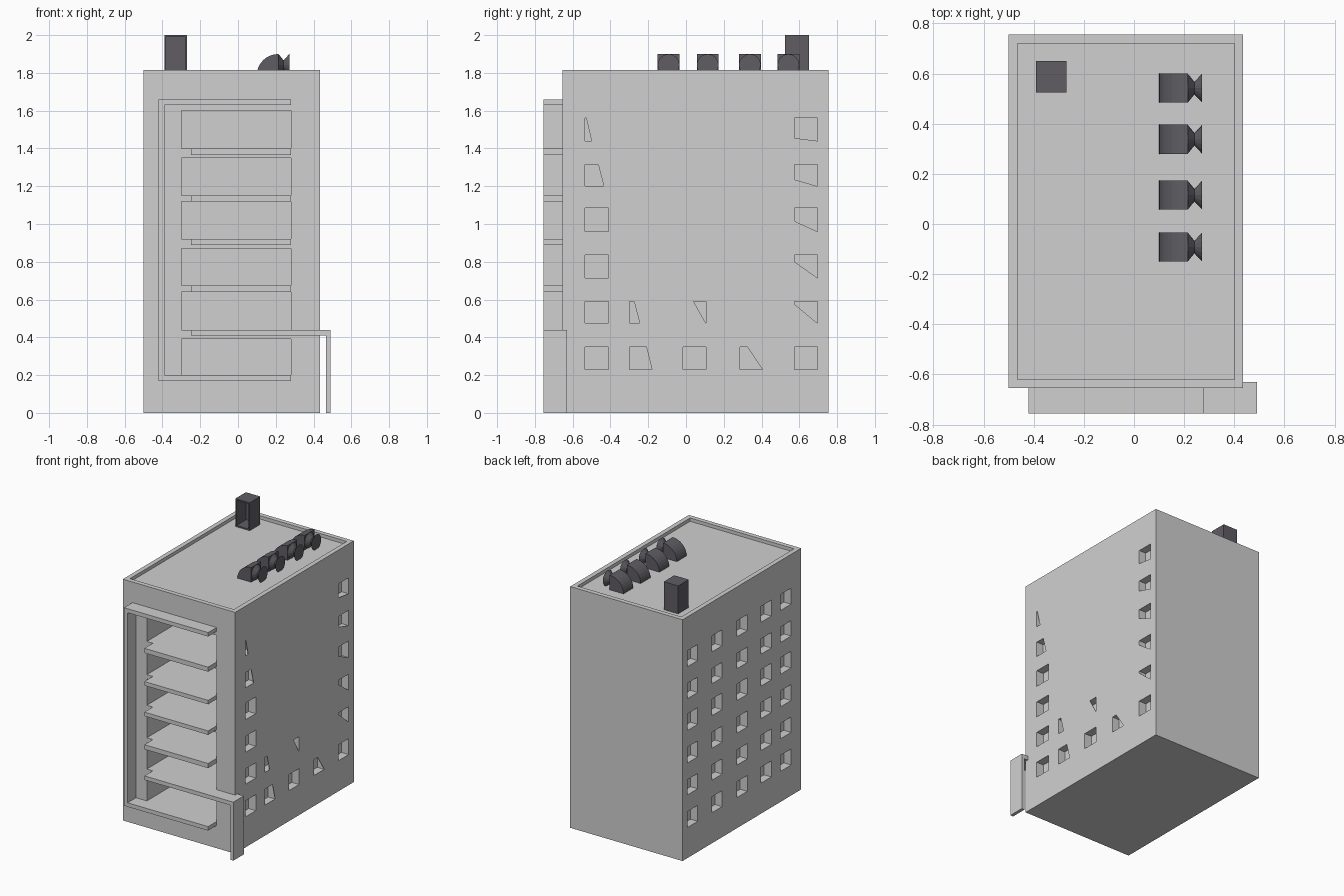
import bpy, bmesh, math
from mathutils import Matrix

if "Cube" in bpy.data.objects:
    bpy.data.objects.remove(bpy.data.objects["Cube"])


def material(name, rgb):
    m = bpy.data.materials.new(name)
    m.diffuse_color = (*rgb, 1)
    m.use_nodes = True
    m.node_tree.nodes["Principled BSDF"].inputs["Base Color"].default_value = m.diffuse_color
    return m


CONCRETE = material("light_concrete", (0.63, 0.63, 0.64))
METAL = material("dark_metal", (0.115, 0.11, 0.125))


def add_box(bm, x0, x1, y0, y1, z0, z1):
    m = Matrix.Translation(((x0 + x1) / 2, (y0 + y1) / 2, (z0 + z1) / 2))
    m = m @ Matrix.Diagonal((x1 - x0, y1 - y0, z1 - z0, 1))
    bmesh.ops.create_cube(bm, size=1, matrix=m)


def add_prism(bm, front, back):
    """Solid between two matching loops of points."""
    a = [bm.verts.new(p) for p in front]
    b = [bm.verts.new(p) for p in back]
    bm.faces.new(a)
    bm.faces.new(b[::-1])
    for i in range(len(a)):
        j = (i + 1) % len(a)
        bm.faces.new((a[j], a[i], b[i], b[j]))


def finish(bm, name, mat):
    bmesh.ops.recalc_face_normals(bm, faces=bm.faces)
    me = bpy.data.meshes.new(name)
    bm.to_mesh(me)
    bm.free()
    me.materials.append(mat)
    ob = bpy.data.objects.new(name, me)
    bpy.context.collection.objects.link(ob)
    return ob


def boxes(name, mat, *dims):
    bm = bmesh.new()
    for d in dims:
        add_box(bm, *d)
    return finish(bm, name, mat)


def cut(ob, cutter):
    mod = ob.modifiers.new("cut", 'BOOLEAN')
    mod.operation = 'DIFFERENCE'
    mod.solver = 'EXACT'
    mod.object = cutter
    bpy.context.view_layer.objects.active = ob
    bpy.ops.object.modifier_apply(modifier=mod.name)
    bpy.data.objects.remove(cutter)


X0, X1, Y0, Y1, TOP, ROOF = -0.5, 0.435, -0.655, 0.755, 1.815, 1.79
COLS = [(-0.535, -0.41), (-0.30, -0.18), (-0.015, 0.105), (0.285, 0.405), (0.575, 0.695)]
ROWS = [(0.23, 0.35), (0.475, 0.59), (0.715, 0.835), (0.96, 1.085), (1.20, 1.315), (1.44, 1.56)]
BAYS = [(0.20, 0.39), (0.44, 0.64), (0.675, 0.87), (0.92, 1.12), (1.15, 1.35), (1.40, 1.60)]
DEPTH = 0.06

# main block, with sunken roof, deep front bays and window niches
body = boxes("building_body", CONCRETE, (X0, X1, Y0, Y1, 0, TOP))
cuts = [(-0.465, 0.40, -0.62, 0.72, ROOF, 2.1)]
cuts += [(-0.30, 0.28, -0.8, -0.17, a, b) for a, b in BAYS]
cuts += [(-0.6, X0 + DEPTH, *c, *r) for c in COLS for r in ROWS]
full = [(0, 0), (2, 0), (4, 0), (0, 1), (0, 2), (0, 3)]
cuts += [(X1 - DEPTH, 0.6, *COLS[c], *ROWS[r]) for c, r in full]

# right-side windows that are partly covered by the wall skin
partial = {
    (1, 0): [(-0.30, 0.23), (-0.18, 0.23), (-0.21, 0.35), (-0.30, 0.35)],
    (3, 0): [(0.285, 0.23), (0.405, 0.23), (0.325, 0.35), (0.285, 0.35)],
    (1, 1): [(-0.30, 0.475), (-0.245, 0.475), (-0.275, 0.59), (-0.30, 0.59)],
    (2, 1): [(0.04, 0.59), (0.105, 0.475), (0.105, 0.59)],
    (0, 4): [(-0.535, 1.20), (-0.435, 1.20), (-0.465, 1.315), (-0.535, 1.315)],
    (0, 5): [(-0.535, 1.44), (-0.50, 1.44), (-0.528, 1.56), (-0.535, 1.56)],
}
for r, sill in enumerate([0.575, 0.80, 1.015, 1.235, 1.455], start=1):
    (ya, yb), (za, zb) = COLS[4], ROWS[r]
    partial[(4, r)] = [(ya, sill), (yb, za), (yb, zb), (ya, zb)]
e = 0.002
for c, r in partial:
    (ya, yb), (za, zb) = COLS[c], ROWS[r]
    cuts.append((X1 - DEPTH, X1 - 0.004, ya - e, yb + e, za - e, zb + e))
cut(body, boxes("niche_cutter", CONCRETE, *cuts))
bm = bmesh.new()
for pts in partial.values():
    add_prism(bm, [(X1 - 0.02, y, z) for y, z in pts], [(0.6, y, z) for y, z in pts])
cut(body, finish(bm, "opening_cutter", CONCRETE))

# projecting front frame: left post, base and top
YF = -0.755
boxes("front_frame", CONCRETE,
      (-0.42, -0.39, YF, Y0, 0.17, 1.66),
      (-0.39, 0.28, YF, Y0, 0.17, 0.20),
      (-0.39, 0.28, YF, Y0, 1.63, 1.66))

# balcony slabs
for i, (a, b) in enumerate([(0.64, 0.675), (0.89, 0.92), (1.12, 1.15), (1.365, 1.40)]):
    boxes(f"balcony_slab_{i + 1}", CONCRETE, (-0.25, 0.28, YF, Y0, a, b))

# entrance canopy with its side wall
boxes("entrance_canopy", CONCRETE,
      (-0.25, X1, YF, Y0, 0.41, 0.44),
      (X1, 0.465, YF, -0.63, 0.41, 0.44),
      (0.465, 0.49, YF, -0.63, 0, 0.44))

# roof stair housing, open to the front
house = boxes("roof_housing", METAL, (-0.39, -0.27, 0.525, 0.65, ROOF, 2.0))
cut(house, boxes("housing_cutter", METAL, (-0.38, -0.28, 0.4, 0.64, ROOF + 0.01, 1.99)))

# roof vents: quarter-round hood, narrow neck and flared mouth
for i, y in enumerate([-0.092, 0.115, 0.338, 0.542]):
    bm = bmesh.new()
    prof = [(0.215, ROOF)]
    for k in range(9):
        t = math.pi / 2 * k / 8
        prof.append((0.215 - 0.115 * math.cos(t), ROOF + 0.11 * math.sin(t)))
    add_prism(bm, [(x, y - 0.058, z) for x, z in prof], [(x, y + 0.058, z) for x, z in prof])
    for xa, ra, xb, rb in [(0.215, 0.057, 0.241, 0.025), (0.241, 0.025, 0.272, 0.058)]:
        m = Matrix.Translation(((xa + xb) / 2, y, 1.842)) @ Matrix.Rotation(math.pi / 2, 4, 'Y')
        bmesh.ops.create_cone(bm, cap_ends=True, segments=16, radius1=ra, radius2=rb,
                              depth=xb - xa, matrix=m)
    finish(bm, f"roof_vent_{i + 1}", METAL)
